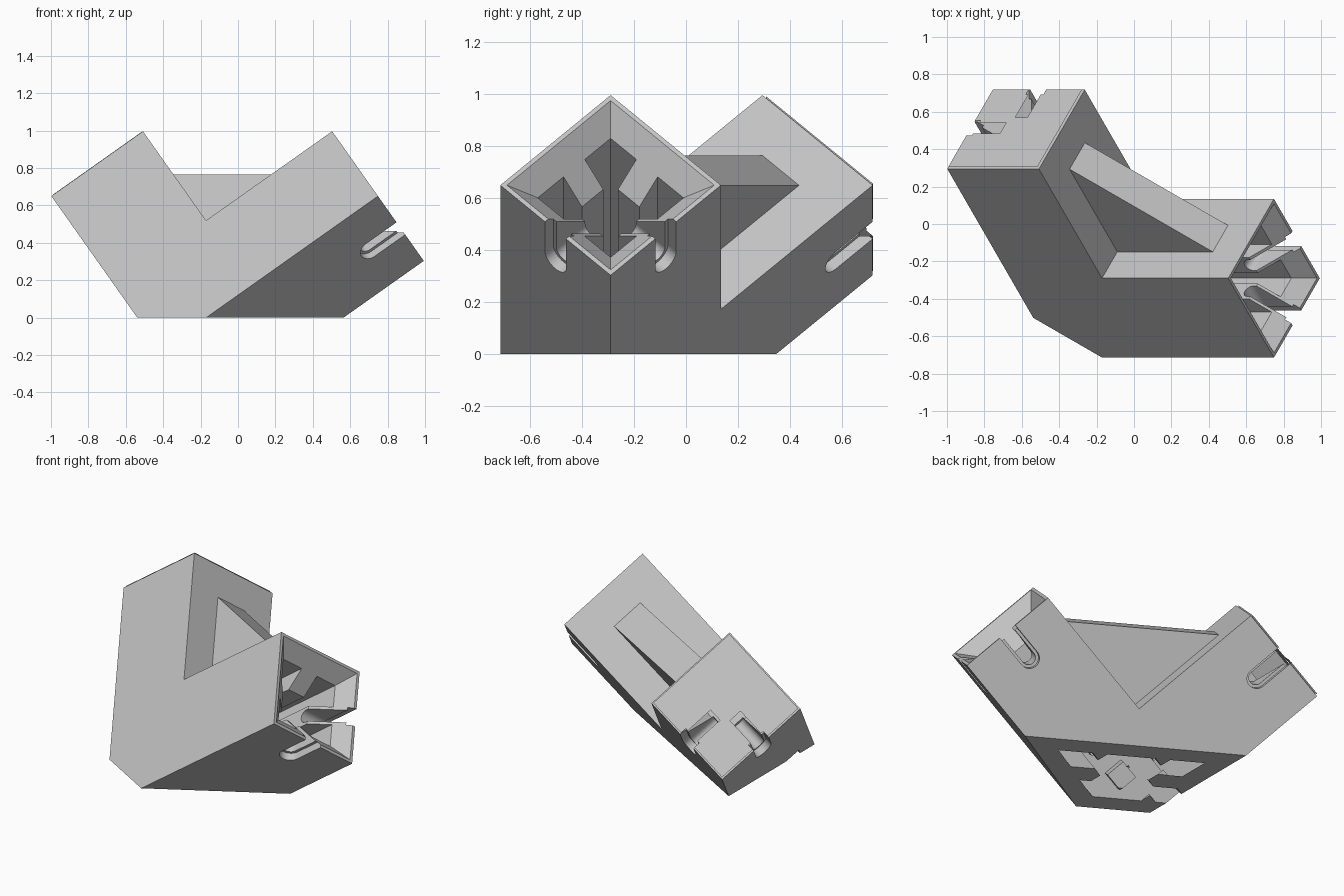
import bpy, bmesh, math
from mathutils import Matrix, Vector

if "Cube" in bpy.data.objects:
    bpy.data.objects.remove(bpy.data.objects["Cube"])

S = 0.60        # outer side of each square tube
L = 1.426       # tube length from the outer corner
MID = S / 2
LIP = 0.018     # wall thickness at the mouth
HOLE = 0.198    # half width of the inner channel
TIP = 0.098     # ridge distance from the tube axis
RIB = 0.058     # half width of a ridge

# The tubes run along the edges of a cube balanced on its corner
axes = []
for k in range(3):
    t = math.radians(120 * k)
    r = math.sqrt(2 / 3)
    axes.append(Vector((r * math.cos(t), r * math.sin(t), math.sqrt(1 / 3))))
ORIGIN = Vector((-0.171, -0.29, -0.52))
FRAME = Matrix(axes).transposed().to_4x4()
FRAME.translation = ORIGIN

grey = bpy.data.materials.new("light grey plastic")
grey.use_nodes = True
grey.diffuse_color = (0.55, 0.55, 0.55, 1)
grey.node_tree.nodes["Principled BSDF"].inputs["Base Color"].default_value = (0.55, 0.55, 0.55, 1)


def loft(name, loop_a, loop_b, trim=False):
    """Solid between two matching loops given in tube coordinates."""
    bm = bmesh.new()
    va = [bm.verts.new(FRAME @ Vector(p)) for p in loop_a]
    vb = [bm.verts.new(FRAME @ Vector(p)) for p in loop_b]
    n = len(va)
    bm.faces.new(va)
    bm.faces.new(vb)
    for i in range(n):
        j = (i + 1) % n
        bm.faces.new((va[i], va[j], vb[j], vb[i]))
    if trim:  # flat foot
        cut = bmesh.ops.bisect_plane(bm, geom=bm.verts[:] + bm.edges[:] + bm.faces[:],
                                     plane_co=(0, 0, 0), plane_no=(0, 0, 1), clear_inner=True)
        edges = [e for e in cut["geom_cut"] if isinstance(e, bmesh.types.BMEdge)]
        bmesh.ops.edgeloop_fill(bm, edges=edges)
    bmesh.ops.recalc_face_normals(bm, faces=bm.faces[:])
    mesh = bpy.data.meshes.new(name)
    bm.to_mesh(mesh)
    bm.free()
    mesh.materials.append(grey)
    obj = bpy.data.objects.new(name, mesh)
    bpy.context.collection.objects.link(obj)
    return obj


def keep(p):
    return p


def swap_tubes(p):
    return (p[1], p[0], p[2])


def swap_walls(p):
    return (p[0], p[2], p[1])


def channel_profile():
    """Square channel with a ridge in the middle of each side."""
    side = [(HOLE, -RIB), (TIP, -RIB), (TIP, RIB), (HOLE, RIB), (HOLE, HOLE)]
    pts = []
    for _ in range(4):
        pts += side
        side = [(-y, x) for x, y in side]
    return pts


def square(h):
    return [(-h, -h), (h, -h), (h, h), (-h, h)]


def section(pts, a, tube):
    return [tube((a, MID + x, MID + y)) for x, y in pts]


def slot_loop(half, height, tube, wall):
    """Round-ended slot open at the mouth of the tube."""
    centre = L - 0.2
    pts = [(L + 0.05, -half), (L + 0.05, half)]
    for i in range(17):
        t = math.pi / 2 + math.pi * i / 16
        pts.append((centre + half * math.cos(t), half * math.sin(t)))
    return [tube(wall((a, height, MID + w))) for a, w in pts]


# Main body: two tubes meeting at a right angle, trimmed by the foot
outline = [(0, 0), (L, 0), (L, S), (S, S), (S, L), (0, L)]
body = loft("corner_bracket", [(a, b, 0) for a, b in outline],
            [(a, b, S) for a, b in outline], trim=True)

# Cutters for channels, flared mouths and screw slots
cutters = []
for tube, end in ((keep, -0.3), (swap_tubes, 0.1)):
    prof = channel_profile()
    cutters.append(loft("channel_cutter", section(prof, end, tube), section(prof, L + 0.05, tube)))
    mouth = MID - LIP
    cutters.append(loft("mouth_cutter", section(square(mouth + 0.01), L + 0.01, tube),
                        section(square(0.09), L - mouth + 0.09, tube)))
    for wall in (keep, swap_walls):
        for half, top in ((0.04, 0.22), (0.057, 0.045)):
            cutters.append(loft("slot_cutter", slot_loop(half, -0.05, tube, wall),
                                slot_loop(half, top, tube, wall)))

for c in cutters:
    c.hide_render = True
    mod = body.modifiers.new("cut", "BOOLEAN")
    mod.operation = "DIFFERENCE"
    mod.solver = "EXACT"
    mod.object = c

bpy.context.view_layer.update()
result = bpy.data.meshes.new_from_object(body.evaluated_get(bpy.context.evaluated_depsgraph_get()))
body.modifiers.clear()
body.data = result
for c in cutters:
    bpy.data.objects.remove(c)

# Triangular web across the inner corner
E, REACH = S - 0.01, 1.225
web = [(E, E), (REACH + 0.01, E), (E, REACH + 0.01)]
web = [(E, E), (REACH, E), (REACH, S), (S, REACH), (E, REACH)]
loft("gusset", [(a, b, 0.2) for a, b in web], [(a, b, 0.4) for a, b in web])
